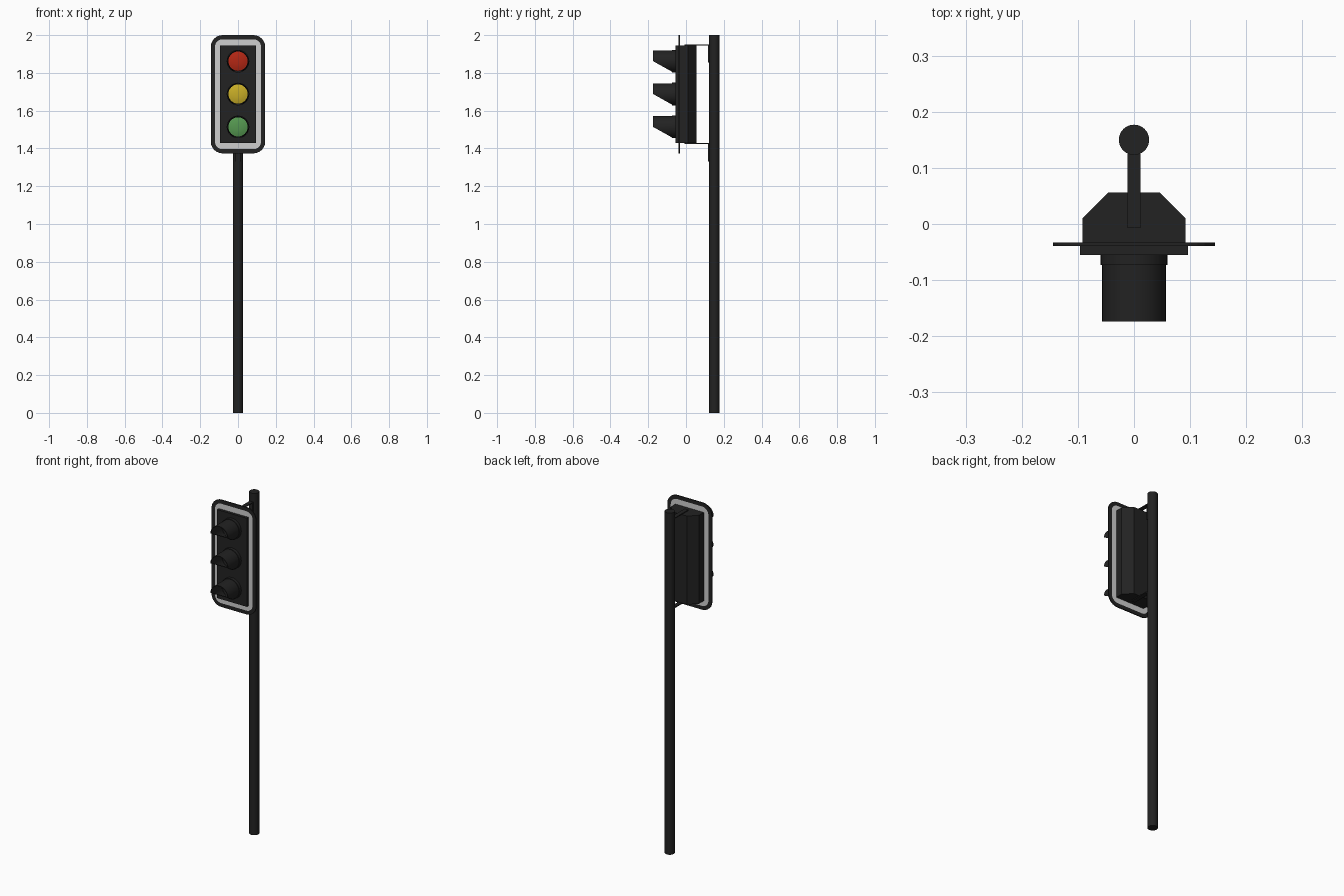
import bpy, bmesh, math
from mathutils import Matrix

if "Cube" in bpy.data.objects:
    bpy.data.objects.remove(bpy.data.objects["Cube"])


def material(name, rgb):
    m = bpy.data.materials.new(name)
    m.diffuse_color = (*rgb, 1)
    m.use_nodes = True
    m.node_tree.nodes["Principled BSDF"].inputs["Base Color"].default_value = m.diffuse_color
    return m


BLACK = material("black", (0.016, 0.016, 0.016))
WHITE = material("white", (0.62, 0.62, 0.62))
RED = material("red", (0.45, 0.02, 0.007))
YELLOW = material("yellow", (0.58, 0.42, 0.02))
GREEN = material("green", (0.09, 0.31, 0.08))

Z_MID = 1.687
LAMPS = (("red", 1.862, RED), ("yellow", 1.688, YELLOW), ("green", 1.514, GREEN))


def finish(name, bm, *mats, smooth=False, normals=True):
    if normals:
        bmesh.ops.recalc_face_normals(bm, faces=bm.faces)
    me = bpy.data.meshes.new(name)
    bm.to_mesh(me)
    bm.free()
    ob = bpy.data.objects.new(name, me)
    bpy.context.collection.objects.link(ob)
    for m in mats:
        me.materials.append(m)
    if smooth:
        bpy.context.view_layer.objects.active = ob
        ob.select_set(True)
        bpy.ops.object.shade_smooth_by_angle(angle=math.radians(35))
        ob.select_set(False)
    return ob


def bridge(bm, a, b, mat=0):
    n = len(a)
    for i in range(n):
        f = bm.faces.new((a[i], a[(i + 1) % n], b[(i + 1) % n], b[i]))
        f.material_index = mat


def box(name, x, y0, y1, z0, z1):
    bm = bmesh.new()
    bmesh.ops.create_cube(bm, size=1, matrix=Matrix.Translation(
        (0, (y0 + y1) / 2, (z0 + z1) / 2)) @ Matrix.Diagonal((2 * x, y1 - y0, z1 - z0, 1)))
    return finish(name, bm, BLACK)


def ring(bm, r, y, z, n=32):
    """Circle facing the front; y may be a function of the height offset."""
    out = []
    for i in range(n):
        a = 2 * math.pi * i / n
        dz = r * math.sin(a)
        out.append(bm.verts.new((r * math.cos(a), y(dz) if callable(y) else y, z + dz)))
    return out


def rounded_rect(bm, w, h, r, y, seg=6):
    out = []
    for k, (sx, sz) in enumerate(((1, 1), (-1, 1), (-1, -1), (1, -1))):
        for i in range(seg + 1):
            a = math.pi / 2 * (k + i / seg)
            out.append(bm.verts.new((sx * (w - r) + r * math.cos(a), y,
                                     Z_MID + sz * (h - r) + r * math.sin(a))))
    return out


# pole
bm = bmesh.new()
bmesh.ops.create_cone(bm, cap_ends=True, segments=32, radius1=0.027, radius2=0.027,
                      depth=2, matrix=Matrix.Translation((0, 0.15, 1)))
finish("pole", bm, BLACK, smooth=True)

# backing board with a white border on both sides
bm = bmesh.new()
sides = []
for y in (-0.039, -0.033):
    loops = [rounded_rect(bm, w, h, r, y) for w, h, r in
             ((0.144, 0.313, 0.062), (0.122, 0.291, 0.04), (0.09, 0.255, 0.005))]
    bridge(bm, loops[0], loops[1], 0)
    bridge(bm, loops[1], loops[2], 1)
    sides.append(loops)
bridge(bm, sides[0][0], sides[1][0], 0)
bridge(bm, sides[0][2], sides[1][2], 1)
finish("backing_board", bm, BLACK, WHITE)

# housing: chamfered plan extruded upwards
bm = bmesh.new()
half = [(0.092, -0.036), (0.092, 0.01), (0.046, 0.056)]
plan = half + [(-x, y) for x, y in reversed(half)]
low = [bm.verts.new((x, y, 1.428)) for x, y in plan]
high = [bm.verts.new((x, y, 1.946)) for x, y in plan]
bridge(bm, low, high)
bm.faces.new(low)
bm.faces.new(high)
finish("housing", bm, BLACK)
box("housing_door", 0.096, -0.055, -0.034, 1.428, 1.946)

for name, z, mat in LAMPS:
    # collar around the lens
    bm = bmesh.new()
    loops = [ring(bm, r, y, z) for r, y in
             ((0.06, -0.054), (0.06, -0.073), (0.051, -0.073), (0.051, -0.054))]
    for a, b in zip(loops, loops[1:]):
        bridge(bm, a, b)
    finish(name + "_collar", bm, BLACK, smooth=True)

    # shallow domed lens
    bm = bmesh.new()
    loops = [ring(bm, r, y, z) for r, y in
             ((0.051, -0.058), (0.036, -0.063), (0.018, -0.066))]
    for a, b in zip(loops, loops[1:]):
        bridge(bm, a, b)
    bm.faces.new(loops[-1])
    finish(name + "_lens", bm, mat, smooth=True)

    # visor: tube whose lower half is cut away on a slope
    bm = bmesh.new()
    R = 0.057

    def lip(dz):
        return -0.174 + 0.102 * max(0, -dz / R)

    def inner_lip(dz):
        return lip(dz * R / 0.053)

    outer = [ring(bm, R, -0.07, z), ring(bm, R, lip, z)]
    inner = [ring(bm, 0.053, inner_lip, z), ring(bm, 0.053, -0.07, z)]
    loops = outer + inner
    for a, b in zip(loops, loops[1:] + loops[:1]):
        bridge(bm, a, b)
    finish(name + "_visor", bm, BLACK, smooth=True)

# bent strap brackets: arm over the housing, tab against the pole
box("top_bracket_arm", 0.012, -0.007, 0.125, 1.946, 1.951)
box("top_bracket_tab", 0.012, 0.117, 0.125, 1.855, 1.951)
box("bottom_bracket_arm", 0.012, -0.007, 0.125, 1.423, 1.428)
box("bottom_bracket_tab", 0.012, 0.117, 0.125, 1.33, 1.428)
